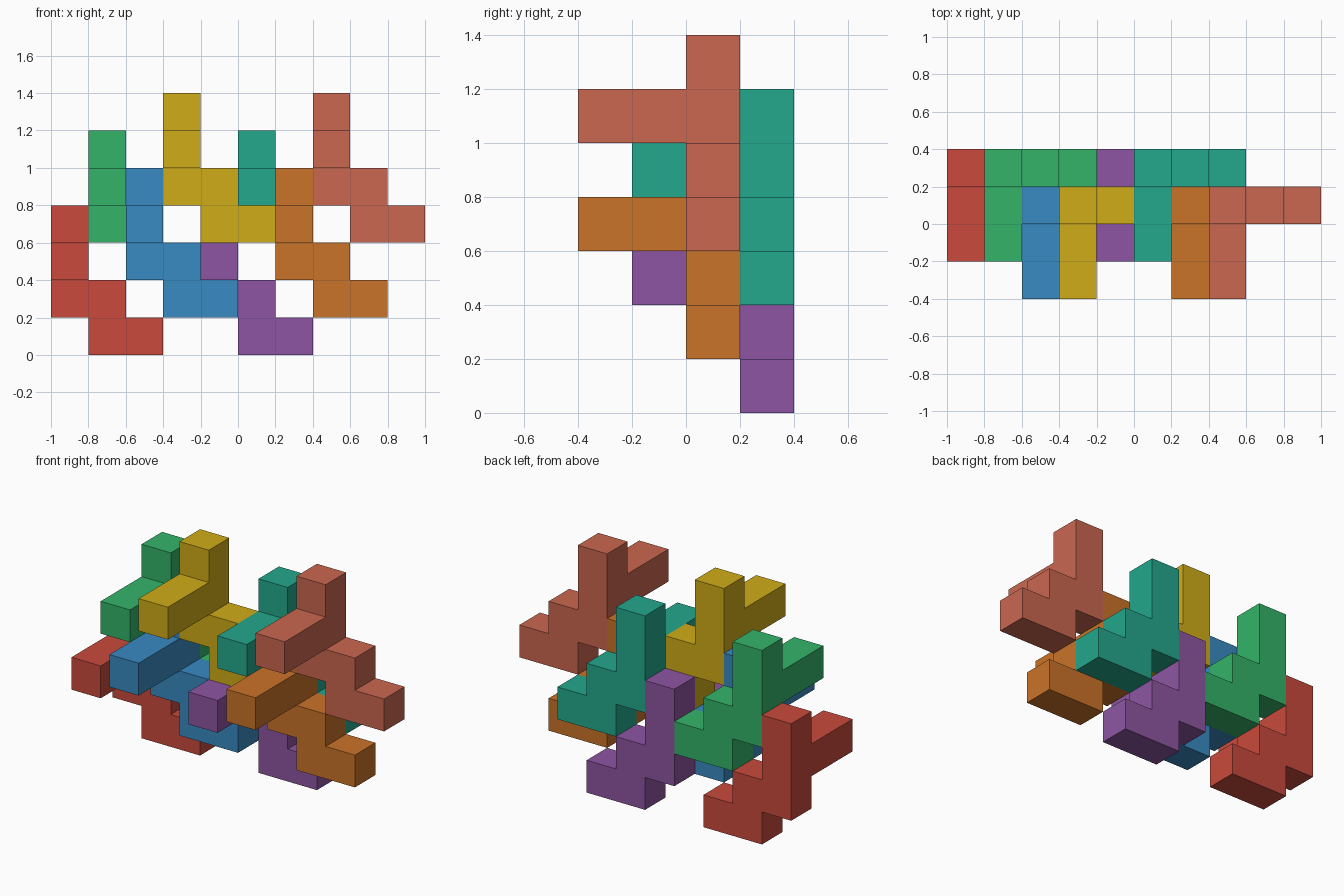
import bpy, bmesh
from mathutils import Vector

if "Cube" in bpy.data.objects:
    bpy.data.objects.remove(bpy.data.objects["Cube"])

S = 0.2                            # cell size
ORIGIN = Vector((-1.0, -0.4, 0.0))

# One eight-cell piece: upright column, stair to the right, arm to the front
CELLS = {(0, 0, 1), (0, 0, 2), (0, 0, 3),
         (1, 0, 0), (1, 0, 1), (2, 0, 0),
         (0, -1, 2), (0, -2, 2)}


def linear(c):
    return tuple((v / 255 / 12.92) if v < 10.3 else ((v / 255 + 0.055) / 1.055) ** 2.4
                 for v in c) + (1.0,)


def piece(name, offset, color):
    bm = bmesh.new()
    # Outer cell walls only, so each piece is one closed solid
    for cell in CELLS:
        for axis in range(3):
            for side in (-1, 1):
                near = list(cell)
                near[axis] += side
                if tuple(near) in CELLS:
                    continue
                n, u, v = Vector(), Vector(), Vector()
                n[axis] = side * 0.5
                u[(axis + 1) % 3] = 0.5 * side
                v[(axis + 2) % 3] = 0.5
                mid = Vector(cell) + Vector((0.5, 0.5, 0.5)) + n
                bm.faces.new([bm.verts.new(mid + p) for p in (-u - v, u - v, u + v, v - u)])
    bmesh.ops.remove_doubles(bm, verts=bm.verts, dist=0.001)
    # Merge coplanar squares into flat faces
    bmesh.ops.dissolve_limit(bm, angle_limit=0.01, verts=bm.verts, edges=bm.edges)
    bmesh.ops.scale(bm, vec=(S, S, S), verts=bm.verts)
    mesh = bpy.data.meshes.new(name)
    bm.to_mesh(mesh)
    bm.free()
    mat = bpy.data.materials.new(name + "_paint")
    mat.diffuse_color = linear(color)
    mat.use_nodes = True
    mat.node_tree.nodes["Principled BSDF"].inputs["Base Color"].default_value = mat.diffuse_color
    mesh.materials.append(mat)
    obj = bpy.data.objects.new(name, mesh)
    obj.location = ORIGIN + Vector(offset) * S
    bpy.context.collection.objects.link(obj)


# Interlocking copies: a back row and a front row
piece("red_piece", (0, 3, 0), (202, 74, 60))
piece("green_piece", (1, 3, 2), (52, 180, 105))
piece("purple_piece", (4, 3, 0), (142, 85, 162))
piece("teal_piece", (5, 3, 2), (35, 168, 140))
piece("blue_piece", (2, 2, 1), (56, 138, 194))
piece("yellow_piece", (3, 2, 3), (208, 172, 24))
piece("orange_piece", (6, 2, 1), (202, 115, 40))
piece("coral_piece", (7, 2, 3), (202, 103, 80))
